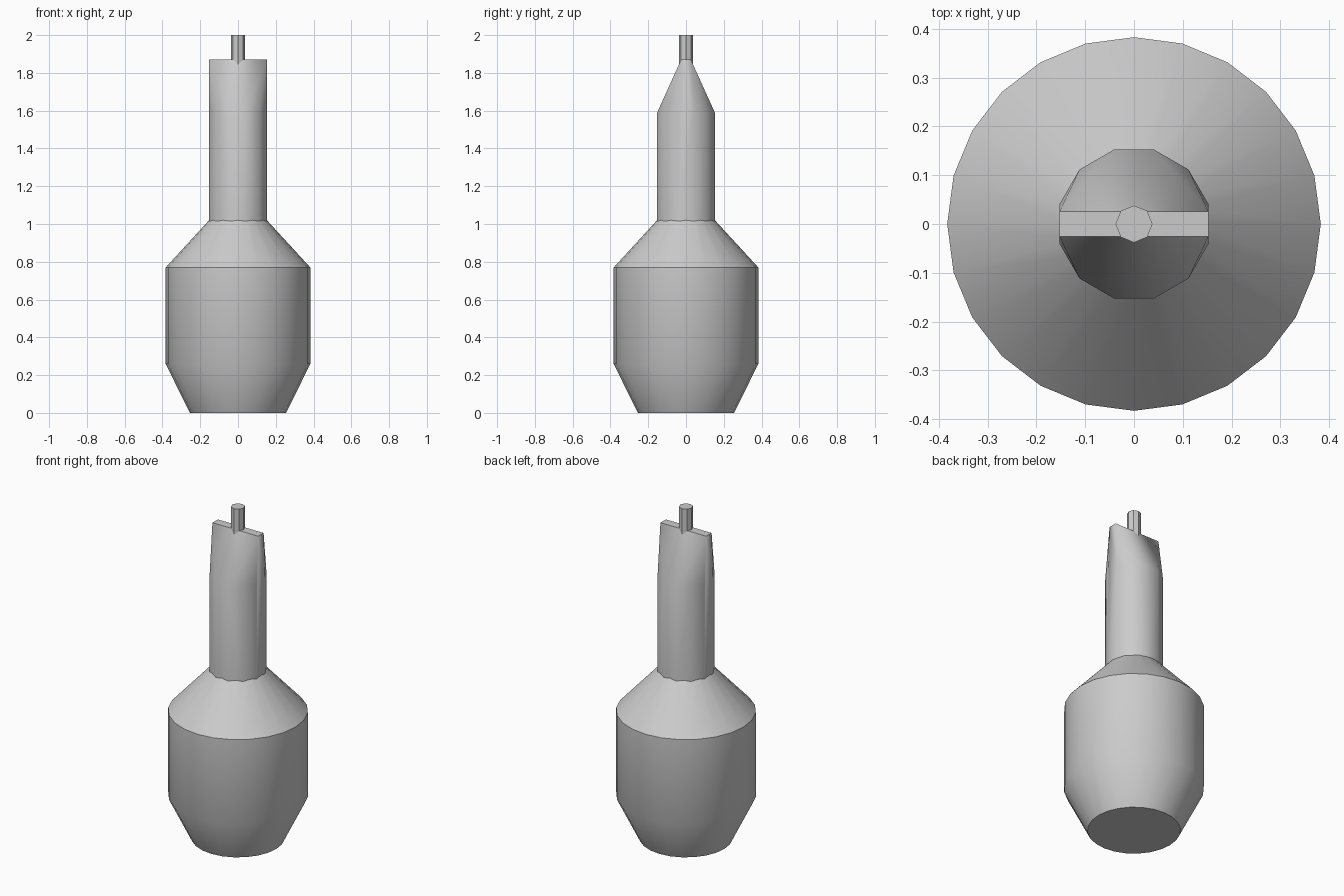
import bpy, bmesh
from math import sin, cos, pi, radians

cube = bpy.data.objects.get("Cube")
if cube:
    bpy.data.objects.remove(cube)

grey = bpy.data.materials.new("plain grey")
grey.use_nodes = True
colour = (0.6, 0.6, 0.6, 1)
grey.diffuse_color = colour
grey.node_tree.nodes["Principled BSDF"].inputs["Base Color"].default_value = colour


def ring(sides, radius, z, turn=0):
    step = 2 * pi / sides
    return [(radius * cos((i + turn) * step), radius * sin((i + turn) * step), z)
            for i in range(sides)]


def finish(name, bm, angle):
    bmesh.ops.recalc_face_normals(bm, faces=bm.faces)
    mesh = bpy.data.meshes.new(name)
    bm.to_mesh(mesh)
    bm.free()
    mesh.materials.append(grey)
    obj = bpy.data.objects.new(name, mesh)
    bpy.context.collection.objects.link(obj)
    bpy.ops.object.select_all(action='DESELECT')
    obj.select_set(True)
    bpy.context.view_layer.objects.active = obj
    bpy.ops.object.shade_smooth_by_angle(angle=radians(angle))
    return obj


def stack(name, sides, profile, angle):
    """Closed solid made of rings, given as (radius, height) pairs."""
    bm = bmesh.new()
    rings = [[bm.verts.new(p) for p in ring(sides, r, z)] for r, z in profile]
    for low, high in zip(rings, rings[1:]):
        for i in range(sides):
            j = (i + 1) % sides
            bm.faces.new((low[i], low[j], high[j], high[i]))
    bm.faces.new(rings[0][::-1])
    bm.faces.new(rings[-1])
    return finish(name, bm, angle)


# Round body with tapered foot and sloping shoulder
stack("body", 24, [(0.255, 0), (0.383, 0.26), (0.383, 0.77), (0.13, 1.045)], 35)

# Twelve-sided neck narrowing to a flat chisel tip
neck = bmesh.new()
points = ring(12, 0.158, 0.98, 0.5) + ring(12, 0.158, 1.59, 0.5)
points += [(x, y, z) for x in (-0.1526, 0.1526) for y in (-0.026, 0.026)
           for z in (1.79, 1.87)]
for p in points:
    neck.verts.new(p)
bmesh.ops.convex_hull(neck, input=neck.verts)
# Restore the upright sides of the tip, which the hull rounds over
bmesh.ops.dissolve_limit(neck, angle_limit=radians(1), verts=neck.verts, edges=neck.edges)
finish("neck", neck, 32)

# Thin pin through the tip
stack("pin", 8, [(0.038, 1.7), (0.038, 2)], 30)
